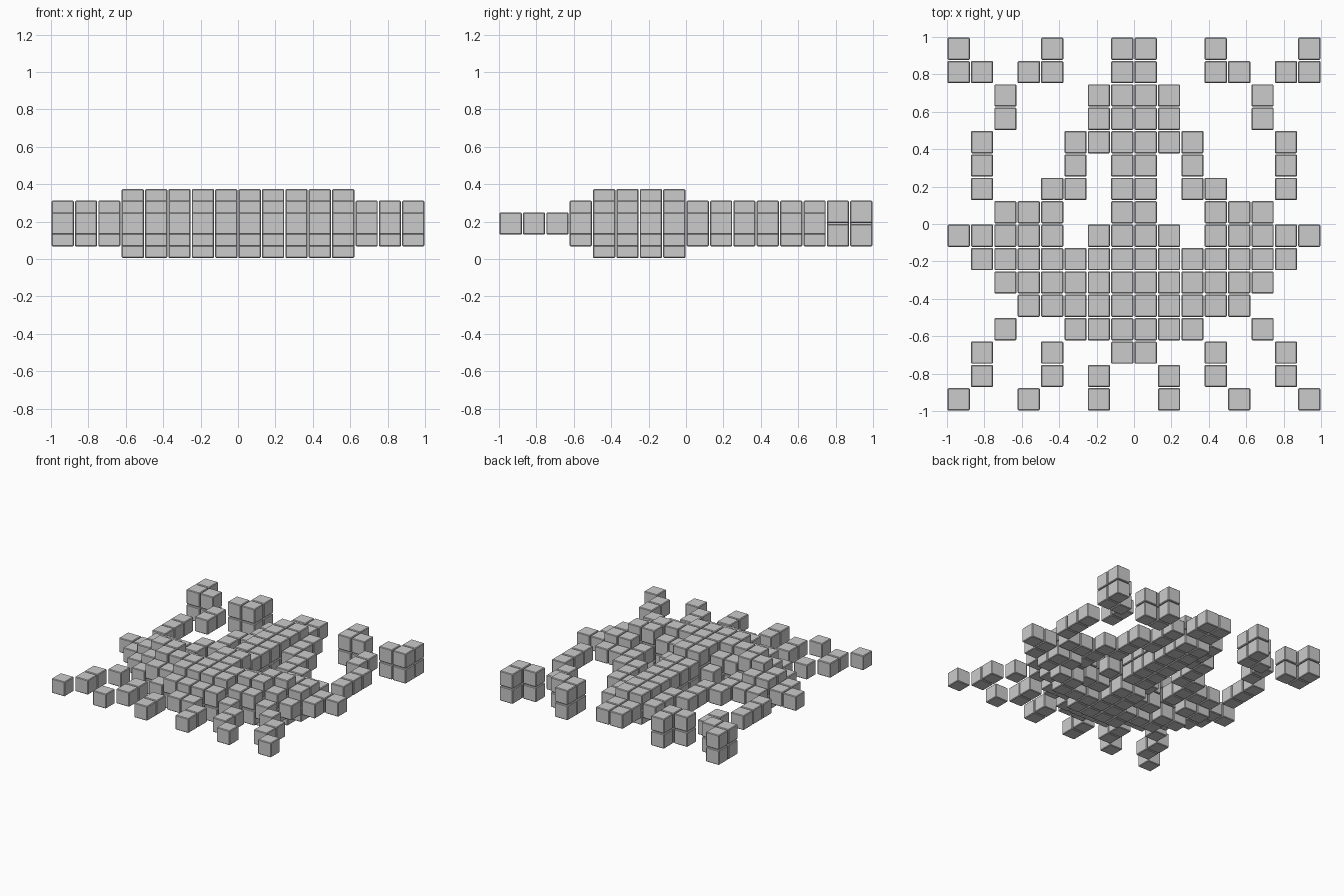
import bpy, bmesh
from mathutils import Matrix, Vector

if "Cube" in bpy.data.objects:
    bpy.data.objects.remove(bpy.data.objects["Cube"])

PITCH, SIZE, MID_Z = 0.125, 0.119, 0.19

grey = bpy.data.materials.new("grey")
grey.diffuse_color = (0.6, 0.6, 0.6, 1)
grey.use_nodes = True
grey.node_tree.nodes["Principled BSDF"].inputs["Base Color"].default_value = grey.diffuse_color


def blocks(name, first_row, rows):
    """Stacks of cubes mirrored in x. Rows run back to front from first_row;
    each digit is a stack height, counted outward from the centre line."""
    bm = bmesh.new()
    for r, row in enumerate(rows):
        y = 1 - PITCH * (first_row + r + 0.5)
        for c, digit in enumerate(row):
            height = int(digit)
            for side in (-1, 1):
                x = side * PITCH * (c + 0.5)
                for k in range(height):
                    z = MID_Z + PITCH * (k - (height - 1) / 2)
                    bmesh.ops.create_cube(
                        bm, size=SIZE, matrix=Matrix.Translation(Vector((x, y, z))))
    mesh = bpy.data.meshes.new(name)
    bm.to_mesh(mesh)
    bm.free()
    mesh.materials.append(grey)
    obj = bpy.data.objects.new(name, mesh)
    bpy.context.collection.objects.link(obj)
    # Softly chamfered cube edges
    bevel = obj.modifiers.new("chamfer", 'BEVEL')
    bevel.width = 0.005
    bevel.segments = 1
    return obj


# Tail spine, thin at the tip and two cubes deep along the centre
blocks("tail", 0, ["1", "1", "21", "21", "21", "2", "2", "2"])

# Body, thickest in the middle
blocks("body", 8, [
    "31012211",
    "3223321",
    "333321",
    "33221",
    "221",
    "1",
])

# Struts linking the tail to the shoulders
blocks("struts", 4, ["001", "001", "0011", "000111"])

# Long arms and their two-cube-high claws
blocks("arms", 2, ["000001", "000001", "0000001", "0000001", "0000001"])
blocks("claws", 0, ["00020002", "00022022"])

# Small legs along the front
blocks("outer_legs", 12, ["000001", "0000001", "0000001", "00000001"])
blocks("middle_legs", 13, ["0001", "0001", "00001"])
blocks("inner_legs", 14, ["01", "01"])
